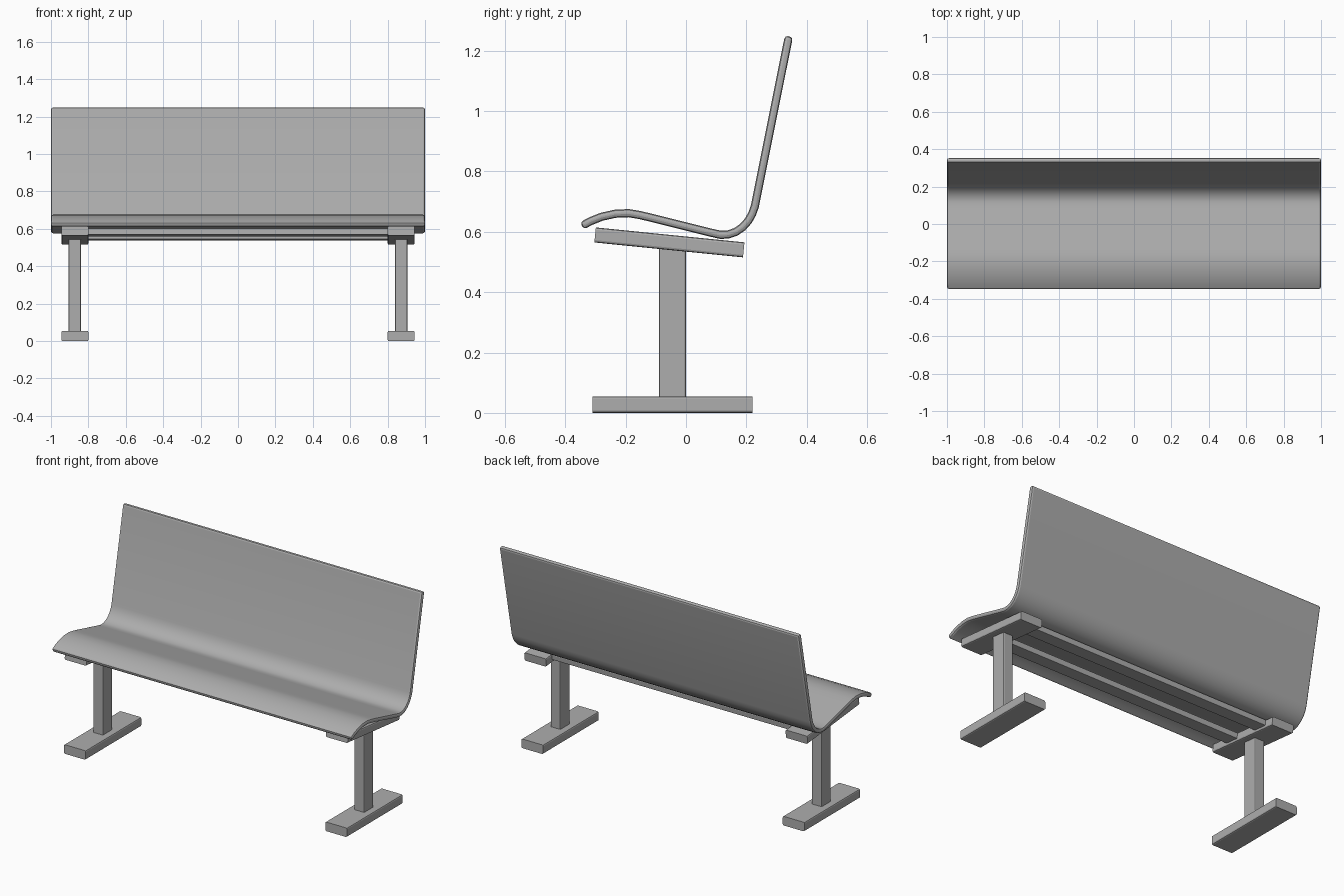
import bpy, bmesh, math
from mathutils import Matrix, Vector

if "Cube" in bpy.data.objects:
    bpy.data.objects.remove(bpy.data.objects["Cube"], do_unlink=True)

# One grey for the whole bench
grey = bpy.data.materials.new("plain_grey")
grey.use_nodes = True
grey.diffuse_color = (0.42, 0.42, 0.42, 1)
grey.node_tree.nodes["Principled BSDF"].inputs["Base Color"].default_value = grey.diffuse_color


def add_object(name, bm):
    mesh = bpy.data.meshes.new(name)
    bm.to_mesh(mesh)
    bm.free()
    mesh.materials.append(grey)
    obj = bpy.data.objects.new(name, mesh)
    bpy.context.collection.objects.link(obj)
    return obj


def bar(name, centre, size, axis, tilt=0.0, rounding=0.008):
    """Box with its four long edges (along axis) eased."""
    bm = bmesh.new()
    bmesh.ops.create_cube(bm, size=1)
    bmesh.ops.scale(bm, vec=size, verts=bm.verts)
    edges = [e for e in bm.edges
             if abs((e.verts[0].co - e.verts[1].co).normalized()[axis]) > 0.9]
    bmesh.ops.bevel(bm, geom=edges, offset=rounding, segments=2,
                    profile=0.5, affect='EDGES')
    bm.transform(Matrix.Translation(centre) @ Matrix.Rotation(tilt, 4, 'X'))
    return add_object(name, bm)


# Seat and backrest: one bent sheet, centre line as (y, z)
profile = [(-.345, .62), (-.315, .636), (-.28, .65), (-.235, .66), (-.19, .662),
           (-.155, .656), (-.12, .648), (.08, .598), (.115, .59), (.14, .5915),
           (.165, .6), (.187, .615), (.206, .636), (.219, .659), (.228, .684),
           (.341, 1.248)]
bm = bmesh.new()
rows = [[bm.verts.new((x, y, z)) for x in (-1, 1)] for y, z in profile]
for a, b in zip(rows, rows[1:]):
    bm.faces.new((a[0], a[1], b[1], b[0]))
seat = add_object("seat_and_backrest", bm)
solid = seat.modifiers.new("thickness", 'SOLIDIFY')
solid.thickness = 0.027
solid.offset = 0
solid.use_even_offset = True
rim = seat.modifiers.new("rounded_rim", 'BEVEL')
rim.width = 0.011
rim.segments = 2
rim.limit_method = 'ANGLE'
rim.angle_limit = math.radians(50)

bpy.ops.object.select_all(action='DESELECT')
seat.select_set(True)
bpy.context.view_layer.objects.active = seat
for mod in ("thickness", "rounded_rim"):
    bpy.ops.object.modifier_apply(modifier=mod)
bpy.ops.object.shade_smooth_by_angle(angle=math.radians(21.5))

# Tilted support frame under the seat
tilt = -0.1
frame_centre = Vector((0, -.055, .565))


def on_frame(x, along, up):
    return frame_centre + Matrix.Rotation(tilt, 3, 'X') @ Vector((x, along, up))


for label, along in (("front", -.09), ("back", .145)):
    bar(label + "_rail", on_frame(0, along, .007), (1.64, .09, .034), 0, tilt, .004)

# Leg assemblies: foot, post and cross bar on each side
for side, s in (("left", 1), ("right", -1)):
    x = s * .872
    bar(side + "_foot", (x, -.045, .0275), (.145, .53, .055), 1)
    bar(side + "_post", (x, -.045, .2975), (.066, .09, .505), 2, rounding=.006)
    bar(side + "_cross_bar", on_frame(x, 0, 0), (.145, .495, .05), 1, tilt)
